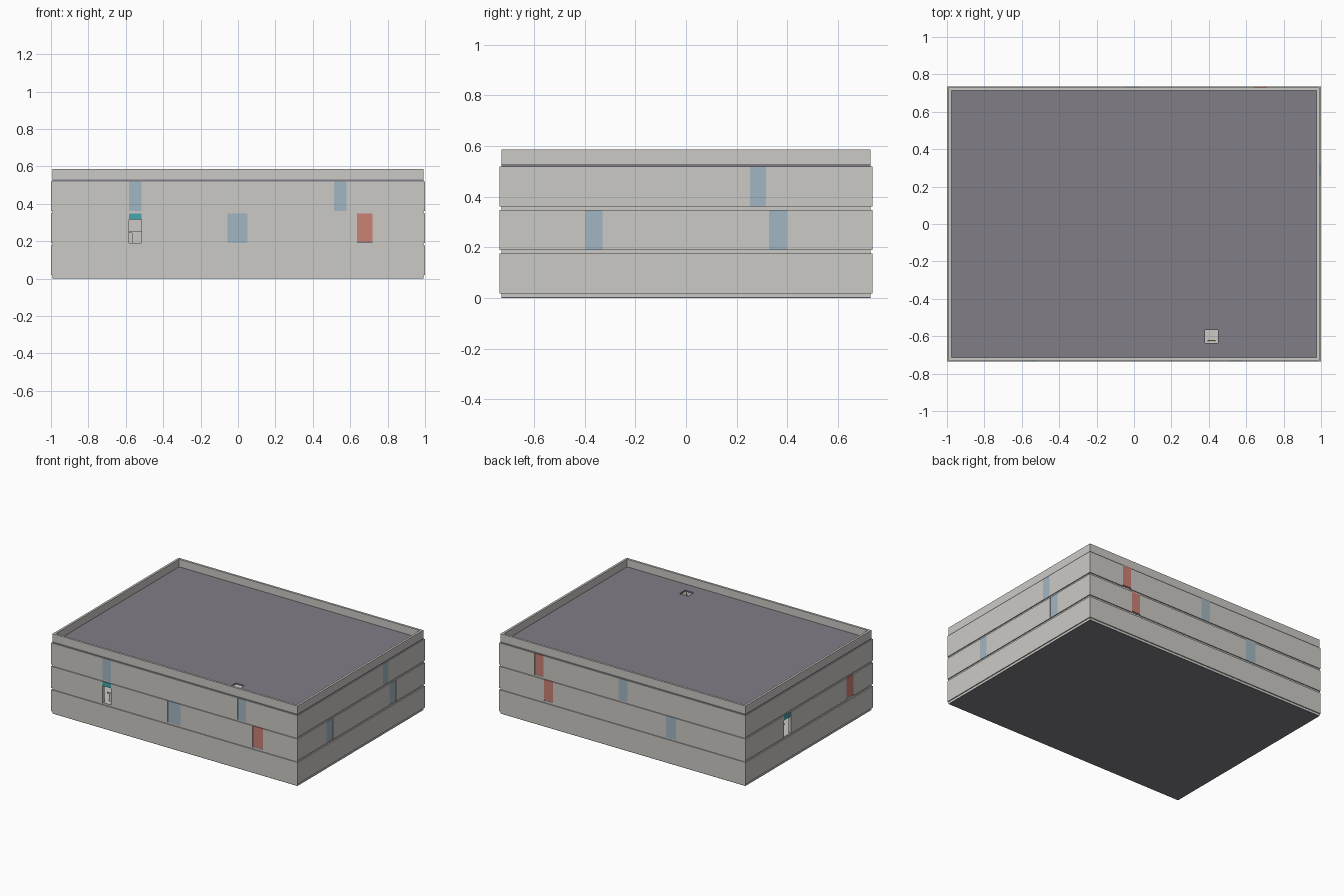
import bpy, bmesh

if "Cube" in bpy.data.objects:
    bpy.data.objects.remove(bpy.data.objects["Cube"])


def material(name, rgb):
    m = bpy.data.materials.new(name)
    m.diffuse_color = (*rgb, 1)
    m.use_nodes = True
    m.node_tree.nodes["Principled BSDF"].inputs["Base Color"].default_value = m.diffuse_color
    return m


WALL = material("concrete", (0.60, 0.59, 0.56))
ROOF = material("roof_grey", (0.22, 0.21, 0.24))
BLUE = material("blue_glass", (0.36, 0.47, 0.54))
RED = material("red_panel", (0.60, 0.22, 0.17))
TEAL = material("teal_panel", (0.06, 0.38, 0.42))
YELLOW = material("yellow_paint", (0.75, 0.65, 0.15))


def boxes(name, spans, mat):
    """One object made of axis-aligned boxes (x0, x1, y0, y1, z0, z1)."""
    bm = bmesh.new()
    for x0, x1, y0, y1, z0, z1 in spans:
        vs = bmesh.ops.create_cube(bm, size=1)["verts"]
        for v in vs:
            v.co.x = x1 if v.co.x > 0 else x0
            v.co.y = y1 if v.co.y > 0 else y0
            v.co.z = z1 if v.co.z > 0 else z0
    me = bpy.data.meshes.new(name)
    bm.to_mesh(me)
    bm.free()
    me.materials.append(mat)
    ob = bpy.data.objects.new(name, me)
    bpy.context.collection.objects.link(ob)
    return ob


X, Y, T = 1.0, 0.736, 0.02           # outer half sizes, wall thickness
IX, IY = 0.993, 0.729                # recessed slab half sizes
FLOORS = [(0.018, 0.176), (0.19, 0.348), (0.361, 0.52)]


def side_span(side, a, b, z0, z1, depth=T, inset=0.0):
    """Box on one facade, from a to b along it."""
    s = -1 if side in ("front", "left") else 1
    h = Y if side in ("front", "back") else X
    lo, hi = sorted((s * (h - inset), s * (h - inset - depth)))
    if side in ("front", "back"):
        return (a, b, lo, hi, z0, z1)
    return (lo, hi, a, b, z0, z1)


# Facade openings: (side, floor) -> (start, end, kind)
OPENINGS = {
    ("front", 1): [(-0.583, -0.517, "door"), (-0.055, 0.05, "blue"), (0.635, 0.72, "red")],
    ("front", 2): [(-0.583, -0.517, "blue"), (0.513, 0.58, "blue")],
    ("right", 1): [(-0.40, -0.33, "blue"), (0.327, 0.40, "blue")],
    ("right", 2): [(0.253, 0.317, "blue")],
    ("back", 1): [(-0.435, -0.352, "blue"), (0.565, 0.637, "red")],
    ("back", 2): [(-0.042, 0.032, "blue"), (0.642, 0.712, "red")],
    ("left", 1): [(-0.515, -0.434, "red"), (0.214, 0.295, "door")],
}

for f, (z0, z1) in enumerate(FLOORS):
    for side in ("front", "back", "left", "right"):
        end = X if side in ("front", "back") else Y - T
        pos, solid = -end, []
        for i, (a, b, kind) in enumerate(OPENINGS.get((side, f), [])):
            solid.append(side_span(side, pos, a, z0, z1))
            pos = b
            tag = f"{side}_{f}_{i}"
            if kind == "blue":
                boxes("window_" + tag, [side_span(side, a, b, z0, z1, 0.012, 0.001)], BLUE)
            elif kind == "red":
                boxes("red_panel_" + tag, [side_span(side, a, b, z0 + 0.009, z1, 0.012, 0.001)], RED)
                boxes("panel_sill_" + tag, [side_span(side, a, b, z0, z0 + 0.009, 0.01, 0.006)], ROOF)
            else:
                # open doorway: teal transom above, low barrier inside
                boxes("transom_" + tag, [side_span(side, a, b, z1 - 0.033, z1, 0.012, 0.001)], TEAL)
                boxes("barrier_" + tag, [
                    side_span(side, a + 0.016, b, z0, z1 - 0.105, 0.006, 0.05),
                    side_span(side, a, b, z1 - 0.105, z1 - 0.097, 0.01, 0.048)], WALL)
        solid.append(side_span(side, pos, end, z0, z1))
        boxes(f"{side}_wall_{f}", solid, WALL)

# Foundation and floor slabs showing as recessed bands
boxes("foundation", [(-IX, IX, -IY, IY, 0, 0.004)], ROOF)
boxes("ground_slab", [(-IX, IX, -IY, IY, 0.004, 0.018)], WALL)
for i, (z0, z1) in enumerate([(0.176, 0.19), (0.348, 0.361)]):
    boxes(f"floor_slab_{i + 1}", [(-IX, IX, -IY, IY, z0, z1)], WALL)

# Roof deck with a square hatch hole
hx0, hx1, hy0, hy1 = 0.38, 0.45, -0.635, -0.567
boxes("roof_deck", [
    (-IX, hx0, -IY, IY, 0.52, 0.53), (hx1, IX, -IY, IY, 0.52, 0.53),
    (hx0, hx1, -IY, hy0, 0.52, 0.53), (hx0, hx1, hy1, IY, 0.52, 0.53)], ROOF)

# Ladder under the hatch
boxes("hatch_ladder",
      [(x, x + 0.005, -0.627, -0.620, 0.361, 0.52) for x in (0.394, 0.431)] +
      [(0.394, 0.436, -0.626, -0.621, 0.375 + k * 0.024, 0.379 + k * 0.024) for k in range(6)], YELLOW)

# Parapet ring
P, pz = 0.016, (0.53, 0.586)
boxes("parapet", [
    (-IX, IX, -IY, -IY + P, *pz), (-IX, IX, IY - P, IY, *pz),
    (-IX, -IX + P, -IY + P, IY - P, *pz), (IX - P, IX, -IY + P, IY - P, *pz)], WALL)
